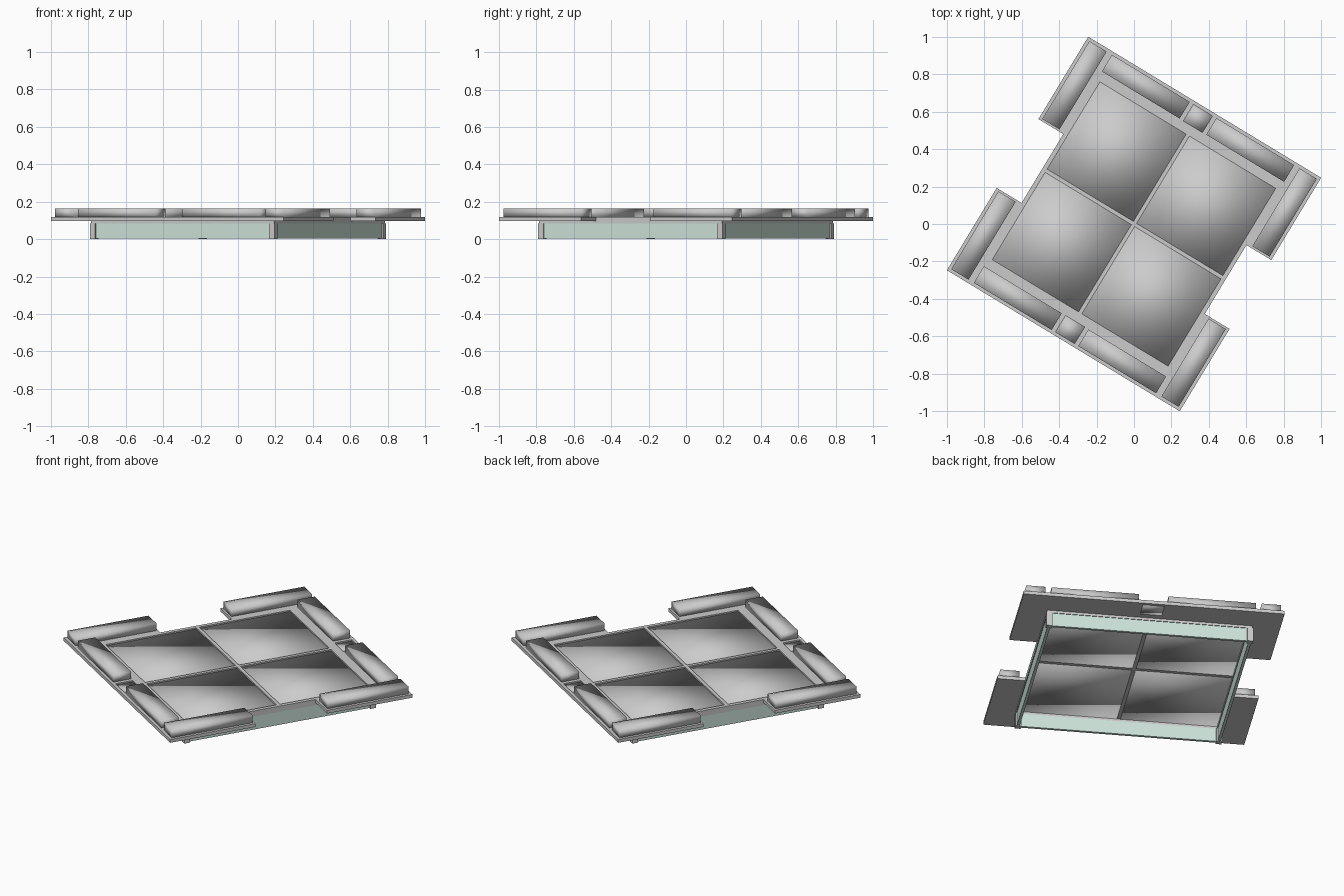
import bpy, bmesh, math
from mathutils import Matrix

if "Cube" in bpy.data.objects:
    bpy.data.objects.remove(bpy.data.objects["Cube"])

# the whole model is turned about z
TURN = Matrix.Rotation(math.radians(-31.2), 4, 'Z')
S = (-1, 1)

glass = bpy.data.materials.new("pale_green")
glass.diffuse_color = (0.62, 0.78, 0.71, 1)
glass.use_nodes = True
glass.node_tree.nodes["Principled BSDF"].inputs["Base Color"].default_value = glass.diffuse_color


def finish(name, bm, mat=None, smooth=False):
    bmesh.ops.recalc_face_normals(bm, faces=bm.faces)
    bm.transform(TURN)
    me = bpy.data.meshes.new(name)
    for f in bm.faces:
        f.smooth = smooth
    bm.to_mesh(me)
    bm.free()
    ob = bpy.data.objects.new(name, me)
    if mat:
        me.materials.append(mat)
    bpy.context.collection.objects.link(ob)


def box(name, x0, x1, y0, y1, z0, z1, mat=None, smooth=False):
    bm = bmesh.new()
    m = Matrix.Translation(((x0 + x1) / 2, (y0 + y1) / 2, (z0 + z1) / 2))
    m = m @ Matrix.Diagonal((abs(x1 - x0), abs(y1 - y0), z1 - z0, 1))
    bmesh.ops.create_cube(bm, size=1, matrix=m)
    finish(name, bm, mat, smooth)


def lattice(name, half_x, half_y, keep, z0, z1):
    """Plate made from the grid cells that keep(|x|, |y|) accepts."""
    xs = [-a for a in reversed(half_x)] + half_x
    ys = [-a for a in reversed(half_y)] + half_y
    bm = bmesh.new()
    for xa, xb in zip(xs, xs[1:]):
        for ya, yb in zip(ys, ys[1:]):
            if keep(abs(xa + xb) / 2, abs(ya + yb) / 2):
                bm.faces.new([bm.verts.new((x, y, z0)) for x, y in
                              ((xa, ya), (xb, ya), (xb, yb), (xa, yb))])
    bmesh.ops.remove_doubles(bm, verts=bm.verts, dist=1e-5)
    r = bmesh.ops.extrude_face_region(bm, geom=bm.faces[:], use_keep_orig=True)
    bmesh.ops.translate(bm, vec=(0, 0, z1 - z0),
                        verts=[v for v in r['geom'] if isinstance(v, bmesh.types.BMVert)])
    finish(name, bm)


def plate_cell(x, y):
    if x > .572:
        return y > .215                       # corner wings
    window = .01 < x < .549 and .01 < y < .555
    port = x < .06 and .607 < y < .711
    return not (window or port)


# top plate with four windows, two small ports and four corner wings
lattice("top_plate", [.01, .06, .549, .572, .727],
        [.01, .215, .555, .607, .711, .729], plate_cell, .098, .118)

# rim joining plate and lower walls
lattice("under_rim", [.549, .572], [.555, .572],
        lambda x, y: x > .549 or y > .555, .083, .098)

for sx in S:
    for sy in S:
        box("window_pane", sx * .01, sx * .549, sy * .01, sy * .555, .098, .110, smooth=True)
        box("corner_post", sx * .543, sx * .576, sy * .543, sy * .576, 0, .083)
        box("wing_block", sx * .602, sx * .710, sy * .226, sy * .712, .118, .163, smooth=True)
        box("end_block", sx * .083, sx * .569, sy * .608, sy * .712, .118, .163, smooth=True)

for s in S:
    # small panes between the end blocks
    box("port_pane", -.06, .06, s * .607, s * .711, .098, .110, smooth=True)
    # green walls under the plate
    box("end_wall", -.543, .543, s * .552, s * .568, .003, .083, glass)
    box("side_wall", s * .552, s * .568, -.543, .543, .003, .083, glass)
